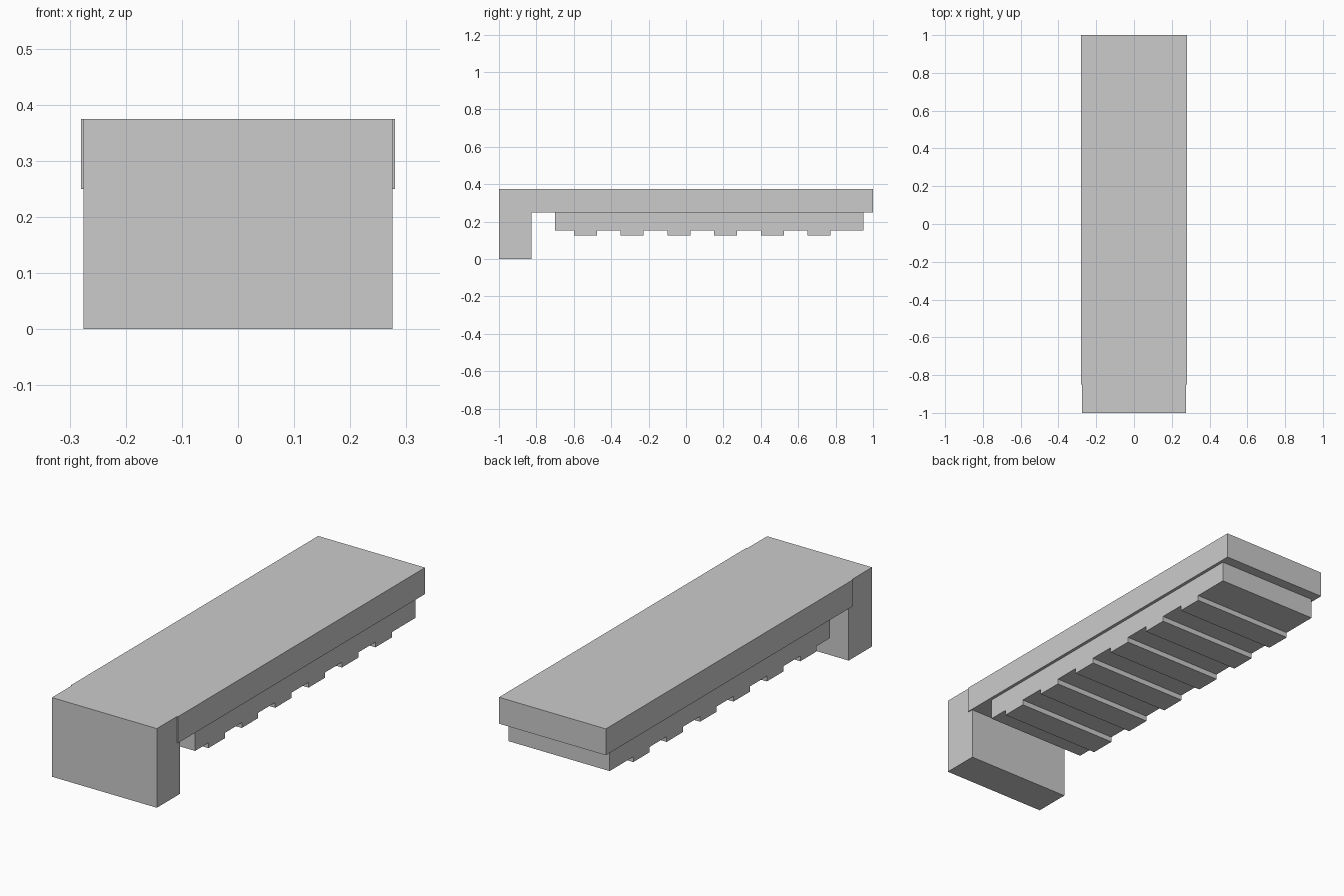
import bpy
import bmesh

default_cube = bpy.data.objects.get("Cube")
if default_cube:
    bpy.data.objects.remove(default_cube, do_unlink=True)

GREY = (0.6, 0.6, 0.6, 1.0)
mat = bpy.data.materials.new("plain grey")
mat.use_nodes = True
mat.diffuse_color = GREY
next(n for n in mat.node_tree.nodes
     if n.type == 'BSDF_PRINCIPLED').inputs["Base Color"].default_value = GREY


def extrude_profile(name, profile, half_width):
    """Sweep a side (y, z) outline across the full width in x."""
    bm = bmesh.new()
    face = bm.faces.new([bm.verts.new((-half_width, y, z)) for y, z in profile])
    swept = bmesh.ops.extrude_face_region(bm, geom=[face])["geom"]
    verts = [v for v in swept if isinstance(v, bmesh.types.BMVert)]
    bmesh.ops.translate(bm, verts=verts, vec=(2 * half_width, 0, 0))
    bmesh.ops.recalc_face_normals(bm, faces=bm.faces)
    mesh = bpy.data.meshes.new(name)
    bm.to_mesh(mesh)
    bm.free()
    mesh.materials.append(mat)
    obj = bpy.data.objects.new(name, mesh)
    bpy.context.collection.objects.link(obj)
    return obj


TOP, SLAB_BOTTOM = 0.375, 0.25
BODY_BOTTOM, RIB_BOTTOM = 0.152, 0.127
SLAB_FRONT = -0.85

# Front block, stepped at the back where the slab rests on it
extrude_profile("front_block", [
    (-1, 0), (-0.825, 0), (-0.825, SLAB_BOTTOM),
    (SLAB_FRONT, SLAB_BOTTOM), (SLAB_FRONT, TOP), (-1, TOP)], 0.275)

# Long top slab
extrude_profile("top_slab", [
    (SLAB_FRONT, SLAB_BOTTOM), (1, SLAB_BOTTOM),
    (1, TOP), (SLAB_FRONT, TOP)], 0.28)

# Lower body with six cross ribs along its underside
outline = [(-0.7, SLAB_BOTTOM), (-0.7, BODY_BOTTOM)]
for i in range(6):
    start = -0.6 + 0.25 * i
    end = start + 0.123
    outline += [(start, BODY_BOTTOM), (start, RIB_BOTTOM),
                (end, RIB_BOTTOM), (end, BODY_BOTTOM)]
outline += [(0.95, BODY_BOTTOM), (0.95, SLAB_BOTTOM)]
extrude_profile("ribbed_underside", outline, 0.265)
